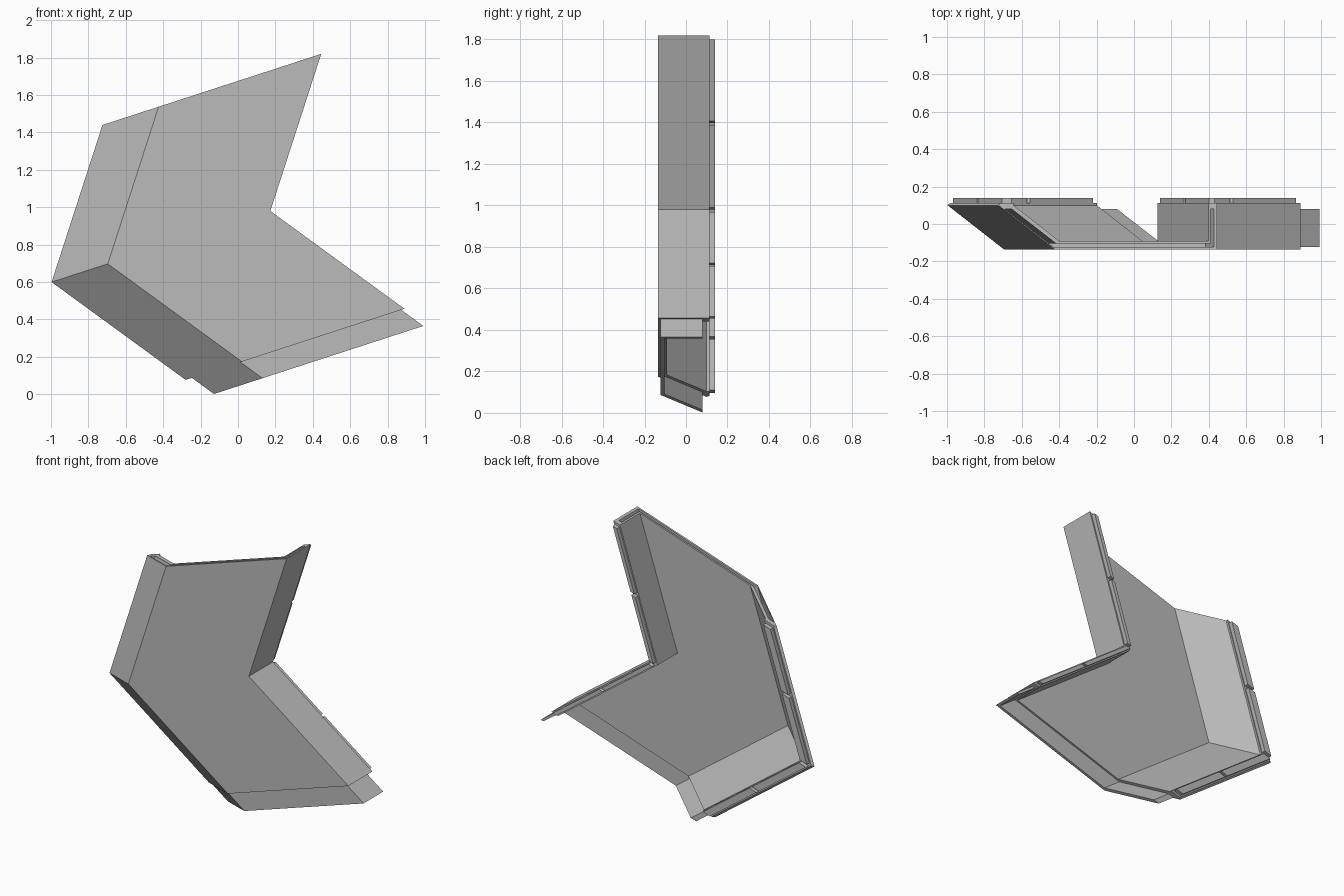
import bpy, bmesh
from mathutils import Vector

cube = bpy.data.objects.get("Cube")
if cube:
    bpy.data.objects.remove(cube, do_unlink=True)

grey = bpy.data.materials.new("plain grey")
grey.use_nodes = True
color = (0.5, 0.5, 0.5, 1)
grey.diffuse_color = color
grey.node_tree.nodes["Principled BSDF"].inputs["Base Color"].default_value = color

# Every cut through the panel is parallel to this slanted direction
SLANT = Vector((0.951, 0, 0.309))
TOP = Vector((0.445, 0, 1.82))
BEND = Vector((0.173, 0, 0.98))
END = Vector((0.89, 0, 0.457))
UP = (TOP - BEND).normalized()
DOWN = (END - BEND).normalized()


def sweep(name, profile, stations):
    """Carry a closed (slant, y) profile through the stations."""
    bm = bmesh.new()
    rings = [[bm.verts.new(p + SLANT * s + Vector((0, y, 0))) for s, y in profile]
             for p in stations]
    n = len(profile)
    for a, b in zip(rings, rings[1:]):
        for i in range(n):
            j = (i + 1) % n
            bm.faces.new((a[i], a[j], b[j], b[i]))
    bm.faces.new(rings[0])
    bm.faces.new(rings[-1][::-1])
    bmesh.ops.recalc_face_normals(bm, faces=bm.faces[:])
    mesh = bpy.data.meshes.new(name)
    bm.to_mesh(mesh)
    bm.free()
    mesh.materials.append(grey)
    ob = bpy.data.objects.new(name, mesh)
    bpy.context.collection.objects.link(ob)
    return ob


# Bent channel: straight inner wall, front plate, sloping outer wall
shell_profile = [(0, 0.113), (0, -0.135), (-0.914, -0.135), (-1.23, 0.1),
                 (-1.215, 0.113), (-1.145, 0.113), (-1.145, 0.1),
                 (-0.887, -0.092), (-0.05, -0.092), (-0.05, 0.113)]
shell = sweep("bent_shell", shell_profile, [TOP, BEND, END])

# Joining tongue at the lower end and matching groove at the top end
tongue_profile = [(-0.018, 0.08), (-0.018, -0.122), (-0.922, -0.122), (-1.195, 0.08),
                  (-1.155, 0.08), (-0.906, -0.104), (-0.038, -0.104), (-0.038, 0.08)]
sweep("joining_tongue", tongue_profile, [END - DOWN * 0.04, END + DOWN * 0.146])

groove = sweep("groove_cutter", tongue_profile, [TOP + UP * 0.02, TOP - UP * 0.146])
groove.hide_render = True
groove.hide_viewport = True
cut = shell.modifiers.new("top groove", "BOOLEAN")
cut.operation = "DIFFERENCE"
cut.solver = "EXACT"
cut.object = groove

# Back ribs: two lengths on each wall of each arm
for side, s0, s1 in (("inner", -0.04, -0.01), ("outer", -1.205, -1.152)):
    rib_profile = [(s0, 0.105), (s1, 0.105), (s1, 0.14), (s0, 0.14)]
    for arm, tip in (("upper", TOP), ("lower", END)):
        for part, a, b in (("near", 0.015, 0.488), ("far", 0.512, 0.98)):
            sweep(f"{side}_{arm}_{part}_rib", rib_profile,
                  [BEND.lerp(tip, a), BEND.lerp(tip, b)])
